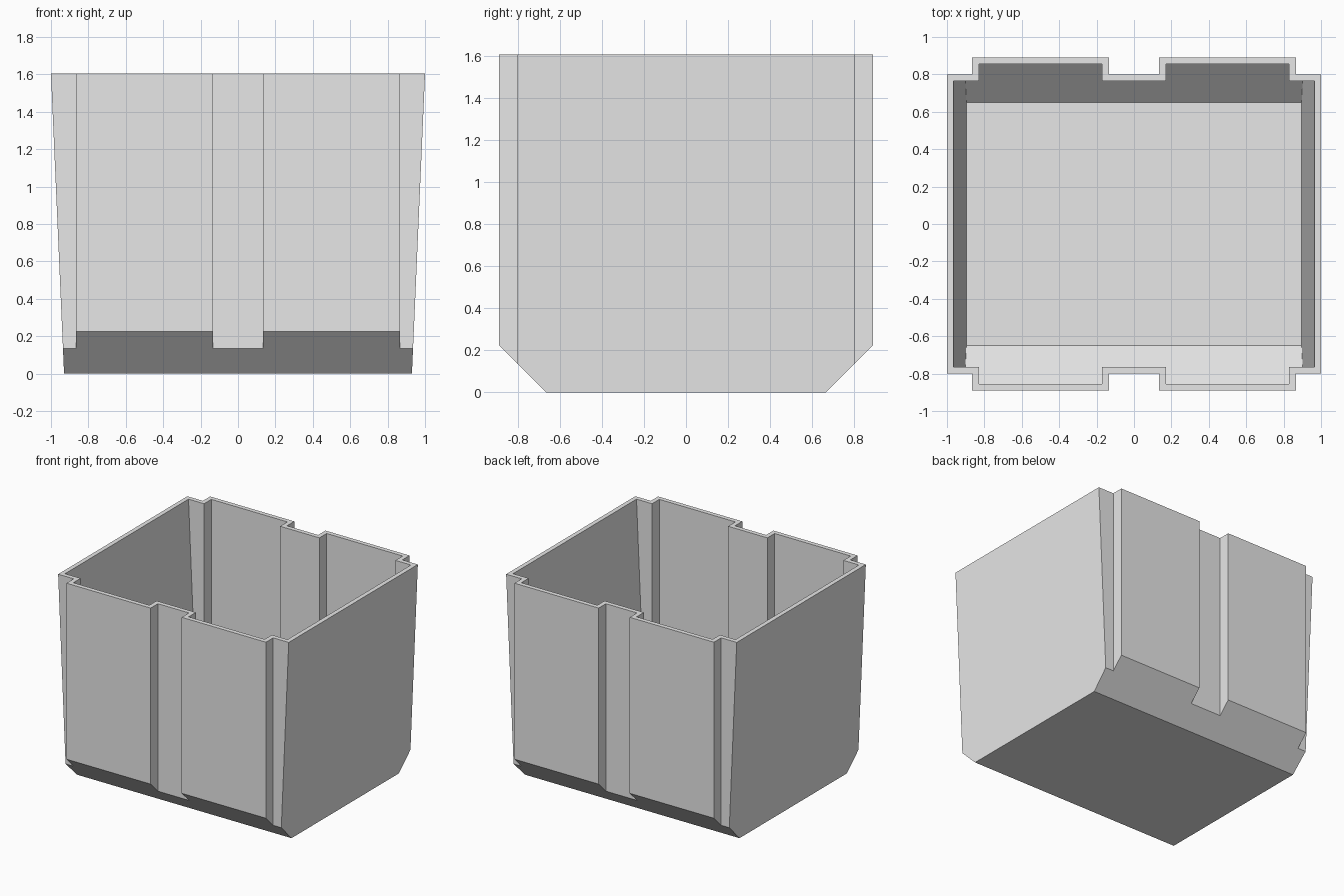
import bpy
import bmesh
from mathutils import Vector

if "Cube" in bpy.data.objects:
    bpy.data.objects.remove(bpy.data.objects["Cube"], do_unlink=True)

HEIGHT = 1.605
WALL = 0.035
HALF_TOP, HALF_BASE = 1.0, 0.93     # tapered half width
BODY_Y, RIB_Y = 0.8, 0.89           # half depth without and with panels
PANEL_IN, PANEL_OUT = 0.135, 0.865  # panel extent along x
BASE_Y = 0.665                      # half depth of the flat underside

mat = bpy.data.materials.new("light grey")
mat.use_nodes = True
grey = (0.8, 0.8, 0.8, 1)
mat.diffuse_color = grey
mat.node_tree.nodes["Principled BSDF"].inputs["Base Color"].default_value = grey


def plan(inset):
    """Outline with two raised panels on the front and the back."""
    body, rib = BODY_Y - inset, RIB_Y - inset
    a, b = PANEL_IN + inset, PANEL_OUT - inset
    half = [(a, body), (a, rib), (b, rib), (b, body), (1.1, body)]
    back = [(-x, y) for x, y in reversed(half)] + half
    return back + [(-x, -y) for x, y in back]


def trim(bm, point, normal):
    """Cut away everything beyond a plane and cap the opening."""
    cut = bmesh.ops.bisect_plane(
        bm, geom=bm.verts[:] + bm.edges[:] + bm.faces[:], dist=1e-5,
        plane_co=point, plane_no=normal, clear_outer=True)
    edges = [e for e in cut["geom_cut"] if isinstance(e, bmesh.types.BMEdge)]
    bmesh.ops.edgenet_fill(bm, edges=edges)


def shell(inset):
    """Tapered, chamfered skin that is open at the top."""
    bm = bmesh.new()
    base = bm.faces.new([bm.verts.new((x, y, inset)) for x, y in plan(inset)])
    side = bmesh.ops.extrude_face_region(bm, geom=[base], use_keep_orig=True)
    top = [v for v in side["geom"] if isinstance(v, bmesh.types.BMVert)]
    bmesh.ops.translate(bm, verts=top, vec=(0, 0, HEIGHT - inset))
    for s in (-1, 1):
        taper = Vector((s * HEIGHT, 0, HALF_BASE - HALF_TOP)).normalized()
        trim(bm, Vector((s * HALF_BASE, 0, 0)) - taper * inset, taper)
        chamfer = Vector((0, s, -1)).normalized()
        trim(bm, Vector((0, s * BASE_Y, 0)) - chamfer * inset, chamfer)
    lids = [f for f in bm.faces if all(v.co.z > HEIGHT - 1e-4 for v in f.verts)]
    bmesh.ops.delete(bm, geom=lids, context='FACES_ONLY')
    mesh = bpy.data.meshes.new("skin")
    bm.to_mesh(mesh)
    bm.free()
    return mesh


# Join the outer and inner skins with a flat rim
bm = bmesh.new()
for inset in (0, WALL):
    skin = shell(inset)
    bm.from_mesh(skin)
    bpy.data.meshes.remove(skin)
rim = [e for e in bm.edges if e.is_boundary]
bmesh.ops.triangle_fill(bm, edges=rim, use_beauty=True, normal=(0, 0, 1))
bmesh.ops.recalc_face_normals(bm, faces=bm.faces[:])

mesh = bpy.data.meshes.new("open_bin")
bm.to_mesh(mesh)
bm.free()
mesh.materials.append(mat)
bpy.context.collection.objects.link(bpy.data.objects.new("open_bin", mesh))
